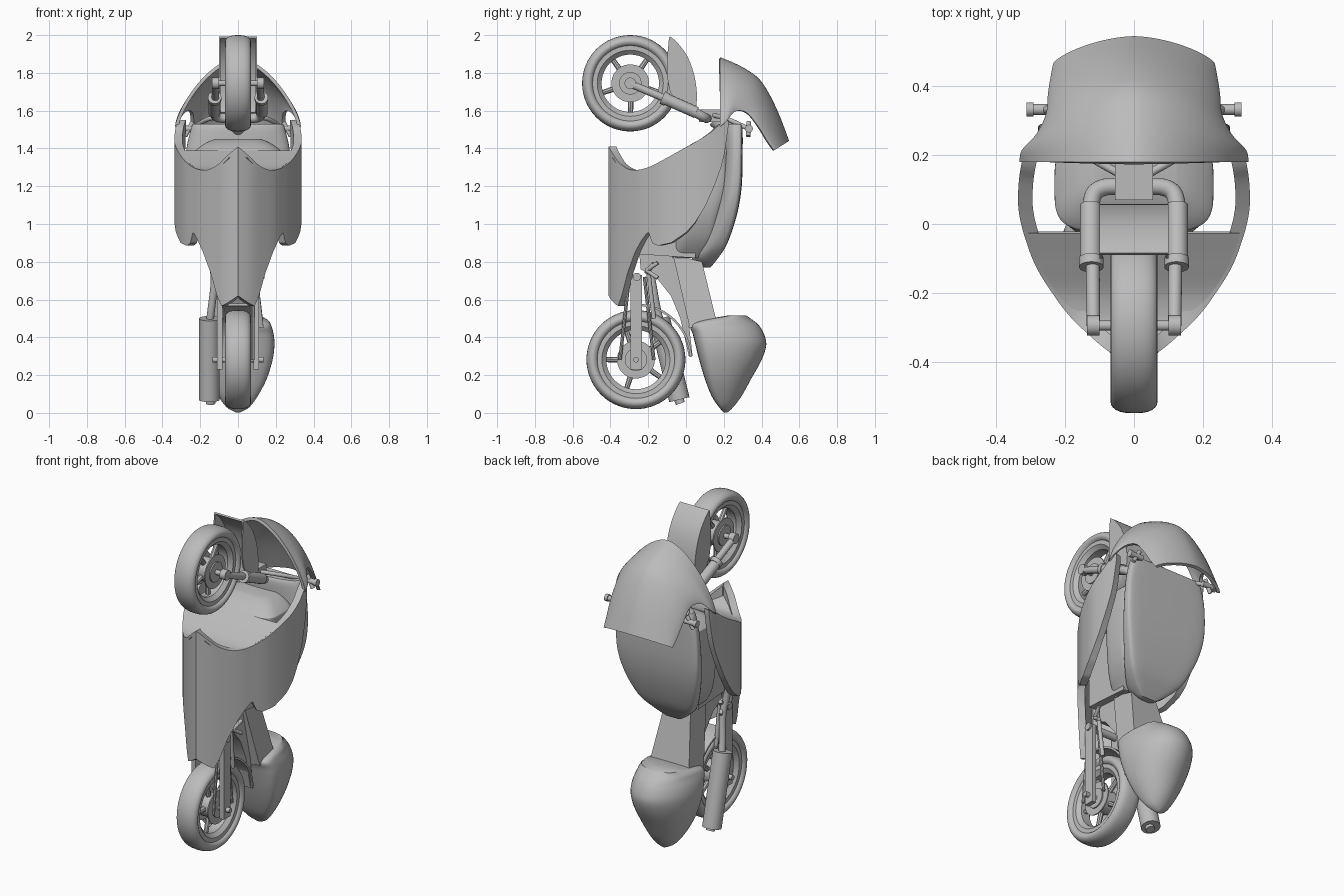
import bpy, bmesh, math
from mathutils import Vector

if "Cube" in bpy.data.objects:
    bpy.data.objects.remove(bpy.data.objects["Cube"])

grey = bpy.data.materials.new("plain grey")
grey.use_nodes = True
grey.diffuse_color = (0.5, 0.5, 0.5, 1)
grey.node_tree.nodes["Principled BSDF"].inputs["Base Color"].default_value = (0.5, 0.5, 0.5, 1)


def finish(name, bm, angle=35, thick=0):
    """Turn a bmesh into a shaded object; open sheets get a thickness."""
    if not thick:
        bmesh.ops.recalc_face_normals(bm, faces=bm.faces)
    me = bpy.data.meshes.new(name)
    bm.to_mesh(me)
    bm.free()
    ob = bpy.data.objects.new(name, me)
    bpy.context.collection.objects.link(ob)
    if thick:
        mod = ob.modifiers.new("thickness", 'SOLIDIFY')
        mod.thickness, mod.offset = thick, -1
        deps = bpy.context.evaluated_depsgraph_get()
        me = bpy.data.meshes.new_from_object(ob.evaluated_get(deps))
        ob.modifiers.clear()
        ob.data = me
    me.shade_smooth()
    me.set_sharp_from_angle(angle=math.radians(angle))
    me.materials.append(grey)


def grid(bm, rows, wrap=False, caps=False):
    """Skin a list of equal-length point rows."""
    vs = [[bm.verts.new(p) for p in r] for r in rows]
    n = len(rows[0])
    for a, b in zip(vs, vs[1:]):
        for i in range(n if wrap else n - 1):
            j = (i + 1) % n
            bm.faces.new((a[i], a[j], b[j], b[i]))
    if caps:
        bm.faces.new(vs[0][::-1])
        bm.faces.new(vs[-1])


def lerp(table, t):
    """Piecewise linear lookup in (t, value) pairs."""
    for (a, va), (b, vb) in zip(table, table[1:]):
        if t <= b:
            return va + (vb - va) * max(0, t - a) / (b - a)
    return table[-1][1]


def smooth_rows(rows, k=5):
    """Catmull-Rom refinement of a list of number tuples."""
    out = []
    for i in range(len(rows) - 1):
        p = [Vector(rows[max(0, min(len(rows) - 1, i + d))]) for d in (-1, 0, 1, 2)]
        for s in range(k):
            t = s / k
            out.append(tuple(0.5 * (2 * p[1] + (p[2] - p[0]) * t + (2 * p[0] - 5 * p[1] + 4 * p[2] - p[3]) * t * t
                                    + (3 * p[1] - p[0] - 3 * p[2] + p[3]) * t ** 3)))
    return out + [tuple(rows[-1])]


def loft(name, sections, mid=0.5, low_power=2.5, high_power=2.5, n=48):
    """Sections stacked along z: (z, y_min, y_max, half_width), widest at fraction mid of y."""
    bm = bmesh.new()
    rows = []
    for z, y0, y1, w in smooth_rows(sections, 4):
        row, yc = [], y0 + (y1 - y0) * mid
        for i in range(n):
            c, s = math.cos(math.tau * i / n), math.sin(math.tau * i / n)
            e = 2 / (high_power if s > 0 else low_power)
            x = w * math.copysign(abs(c) ** e, c)
            row.append((x, yc + (y1 - yc if s > 0 else y0 - yc) * abs(s) ** e, z))
        rows.append(row)
    grid(bm, rows, True, True)
    finish(name, bm, 40)


def lathe(name, profile, y, z, n=48):
    """Spin a closed (x, radius) profile about an x-axis line."""
    bm = bmesh.new()
    rows = [[(px, y + r * math.cos(math.tau * i / n), z + r * math.sin(math.tau * i / n))
             for px, r in profile] for i in range(n)]
    grid(bm, rows + rows[:1], True)
    bmesh.ops.remove_doubles(bm, verts=bm.verts, dist=1e-5)
    finish(name, bm)


def tube(name, pts, r, r2=None, n=20):
    """Round tube through points, smoothed when there are more than two."""
    p = [Vector(q) for q in (smooth_rows(pts, 6) if len(pts) > 2 else pts)]
    bm = bmesh.new()
    rows, side = [], None
    for i, c in enumerate(p):
        d = (p[min(i + 1, len(p) - 1)] - p[max(i - 1, 0)]).normalized()
        side = side or d.orthogonal()
        side = (side - d * side.dot(d)).normalized()
        up = d.cross(side)
        rad = r + ((r2 or r) - r) * i / (len(p) - 1)
        rows.append([c + rad * (side * math.cos(math.tau * k / n) + up * math.sin(math.tau * k / n)) for k in range(n)])
    grid(bm, rows, True, True)
    finish(name, bm)


def plate(name, outline, x0, x1):
    """Side outline (y, z) extruded from x0 to x1."""
    bm = bmesh.new()
    grid(bm, [[(x, y, z) for y, z in outline] for x in (x0, x1)], True, True)
    finish(name, bm)


# Wheels: tyre, rim, spokes, hub, brake discs and axle
def wheel(name, y, z, R, rim_r, phase):
    tyre = [(0.068 * math.copysign(abs(math.cos(a)) ** 0.75, math.cos(a)),
             (R + rim_r) / 2 + (R - rim_r) / 2 * math.sin(a)) for a in [math.tau * i / 24 for i in range(24)]]
    lathe(name + "_tyre", tyre, y, z, 64)
    lathe(name + "_rim", [(-.052, rim_r + .015), (.052, rim_r + .015), (.052, rim_r - .015), (.03, rim_r - .038),
                          (-.03, rim_r - .038), (-.052, rim_r - .015)], y, z)
    lathe(name + "_hub", [(-.035, .02), (-.035, .07), (.035, .07), (.035, .02)], y, z)
    for s in (-1, 1):
        lathe(name + "_disc", [(s * .045, .055), (s * .045, .1), (s * .052, .1), (s * .052, .055)], y, z)
        tube(name + "_disc_carrier", [(s * .03, y, z), (s * .06, y, z)], .06)
    for i in range(5):
        a = math.tau * i / 5 + phase
        d = Vector((0, math.cos(a), math.sin(a)))
        c = Vector((0, y, z))
        tube(name + "_spoke", [c + d * .05, c + d * (rim_r - .02)], .016, .013, 8)
    tube(name + "_axle", [(-.135, y, z), (.135, y, z)], .015)


wheel("front_wheel", -.295, 1.745, .255, .19, -.3)
wheel("rear_wheel", -.265, .282, .262, .195, .63)

# Belly fairing: plan curve swept between a lower and an upper edge
plan = smooth_rows([(-.41, 0), (-.385, .05), (-.35, .1), (-.27, .185), (-.2, .238), (-.12, .287), (-.03, .32),
                    (.03, .334), (.08, .337), (.14, .333), (.2, .322), (.225, .315)], 4)
low = [(-.41, .62), (-.385, .585), (-.36, .565), (-.34, .62), (-.31, .74), (-.27, .85), (-.235, .915), (-.2, .96),
       (-.18, .9), (-.15, .885), (-.08, .9), (0, .955), (.05, 1.01), (.1, 1.09), (.15, 1.2), (.19, 1.31), (.205, 1.38),
       (.225, 1.52)]
top = smooth_rows([(-.41, 1.41), (-.38, 1.36), (-.35, 1.32), (-.31, 1.293), (-.27, 1.285), (-.2, 1.3), (-.12, 1.34),
                   (-.03, 1.39), (.06, 1.44), (.13, 1.485), (.17, 1.52), (.225, 1.55)], 4)
ys = [-.41 + .635 * i / 63 for i in range(64)]
cols = [(-lerp(plan, y), y) for y in reversed(ys)] + [(lerp(plan, y), y) for y in ys[1:]]
bm = bmesh.new()
grid(bm, [[(x, y, lerp(low, y) + (lerp(top, y) - lerp(low, y)) * k / 6) for x, y in cols] for k in range(7)])
finish("belly_fairing", bm, 35, .042)

# Deck closing the front of the fairing along its upper edge
bm = bmesh.new()
grid(bm, [[(s * (lerp(plan, y) - .012), y, lerp(top, y) - .002) for s in (-1, 1)] for y in ys if -.385 < y < -.024])
finish("fairing_deck", bm, 35, .012)

# Nose cowl: arches from the crown line to the rim on each side
cowl = [(.18, 1.883, .333, .18, 1.515), (.26, 1.85, .326, .215, 1.545), (.33, 1.812, .285, .26, 1.595),
        (.39, 1.765, .256, .32, 1.59), (.44, 1.69, .25, .38, 1.52), (.493, 1.58, .242, .43, 1.44),
        (.546, 1.44, .235, .466, 1.39)]
bm = bmesh.new()
rows = []
for ya, za, xb, yb, zb in smooth_rows(cowl, 5):
    row = []
    for i in range(41):
        s = math.sin(math.pi * (i / 40 - .5))
        f = max(0, 1 - abs(s) ** (1 / .6)) ** (1 / 1.35)
        row.append((xb * s, yb + (ya - yb) * f, zb + (za - zb) * f))
    rows.append(row[::-1])
grid(bm, rows[::-1])
finish("nose_cowl", bm, 45, .018)

# Tank: broad flat-backed shell with a rounded body in front of it
loft("tank_shell", [(.77, .09, .13, .05), (.82, .03, .17, .12), (.9, .07, .22, .19), (1.05, .13, .27, .25),
                    (1.2, .17, .295, .278), (1.38, .19, .3, .275), (1.5, .19, .3, .25), (1.53, .2, .297, .237)],
     .7, 2.2, 6)
loft("tank_body", [(.82, -.08, .1, .1), (.92, -.06, .17, .17), (1.05, -.03, .2, .215), (1.2, -.025, .25, .23),
                   (1.36, -.025, .25, .23), (1.39, -.02, .25, .225), (1.43, .04, .24, .17), (1.45, .09, .24, .12)],
     .5, 4, 4)
plate("engine", [(-.25, .84), (.05, .82), (.05, 1.25), (-.25, 1.25)], -.12, .12)

# Tail cowl and the seat strut that carries it
loft("tail_cowl", [(.003, .2, .22, .012), (.03, .175, .25, .06), (.09, .135, .295, .105), (.18, .1, .345, .152),
                   (.28, .07, .4, .183), (.36, .05, .425, .193), (.42, .035, .412, .188), (.465, .022, .385, .175),
                   (.49, .08, .355, .16), (.515, .22, .32, .12)], .28, 3.5, 2)
bm = bmesh.new()
grid(bm, [[(-w, y0, z0), (w, y0, z0), (w, y1, z1), (-w, y1, z1)]
          for w, y0, z0, y1, z1 in ((.09, -.07, .84, .085, .8), (.135, .02, .45, .165, .47))], True, True)
finish("seat_strut", bm)

# Rear frame, mudguard, swing arm bars and chain
plate("rear_frame", [(-.25, .88), (.02, .86), (0, .78), (.0, .6), (.035, .3), (.015, .3), (-.03, .5), (-.08, .62),
                     (-.16, .72), (-.24, .76)], -.075, .075)
guard = [(-.265 + .285 * math.cos(a), .282 + .285 * math.sin(a)) for a in [.05 + 1.5 * i / 12 for i in range(13)]]
bm = bmesh.new()
grid(bm, [[(x, y, z) for x in (-.085, .085)] for y, z in guard])
finish("rear_mudguard", bm, 35, .012)
for s in (-1, 1):
    plate("swing_arm", [(-.295, .23), (-.232, .23), (-.232, .73), (-.295, .73)], s * .082, s * .11)
    tube("swing_brace", [(s * .09, -.2, .75), (s * .085, -.17, .5)], .012)
    tube("foot_peg_stem", [(s * .09, -.21, .74), (s * .12, -.17, .79)], .012)
    for zz in (.715, .795):
        tube("foot_peg", [(s * .11, -.21, .755), (s * .13, -.15, zz)], .011)
for y0, y1 in ((-.35, -.3), (-.17, -.22)):
    tube("chain_run", [(.078, y0, .28), (.078, y1, .72)], .009, n=8)
tube("swing_pivot", [(-.12, -.26, .72), (.12, -.26, .72)], .022)

# Exhaust
tube("exhaust_can", [(-.152, -.035, .07), (-.152, -.14, .5)], .055, n=32)
tube("exhaust_tip", [(-.145, -.03, .05), (-.145, -.045, .09)], .025)
tube("exhaust_pipe", [(-.15, -.135, .48), (-.14, -.155, .56), (-.125, -.18, .7), (-.14, -.2, .82), (-.17, -.2, .95)], .02)

# Front fork, clamp and handlebars
for s in (-1, 1):
    tube("fork_elbow", [(s * .02, .108, 1.56), (s * .08, .108, 1.56), (s * .115, .09, 1.568), (s * .126, .05, 1.59)], .025)
    tube("fork_sleeve", [(s * .126, .055, 1.59), (s * .126, -.115, 1.665)], .031)
    tube("fork_collar", [(s * .124, -.1, 1.658), (s * .124, -.125, 1.67)], .036)
    tube("fork_leg", [(s * .12, -.1, 1.66), (s * .118, -.295, 1.742)], .02)
    tube("fork_foot", [(s * .1, -.295, 1.745), (s * .137, -.295, 1.745)], .03)
    tube("handlebar", [(s * .05, .15, 1.575), (s * .16, .22, 1.555), (s * .23, .32, 1.51)], .012)
    tube("grip", [(s * .22, .333, 1.505), (s * .3, .333, 1.505)], .016)
    tube("grip_end", [(s * .292, .333, 1.505), (s * .312, .333, 1.505)], .021)
    tube("brake_lever", [(s * .24, .333, 1.54), (s * .28, .33, 1.465)], .012)
plate("fork_clamp", [(.07, 1.54), (.2, 1.54), (.2, 1.605), (.07, 1.605)], -.055, .055)
tube("head_tube", [(0, .15, 1.555), (0, .27, 1.46)], .04)

# Front mudguard: curved back plate with two side cheeks
outer = smooth_rows([(-.09, 1.985), (-.05, 1.95), (0, 1.88), (.033, 1.79), (.047, 1.7), (.045, 1.63), (.035, 1.59)], 3)
bm = bmesh.new()
grid(bm, [[(x, y, z) for x in (.1, -.1)] for y, z in outer])
finish("front_mudguard", bm, 35, .01)
for s in (-1, 1):
    plate("mudguard_cheek", outer + [(-.04, 1.63), (-.085, 1.7), (-.1, 1.78), (-.1, 1.88)], s * .092, s * .1)
